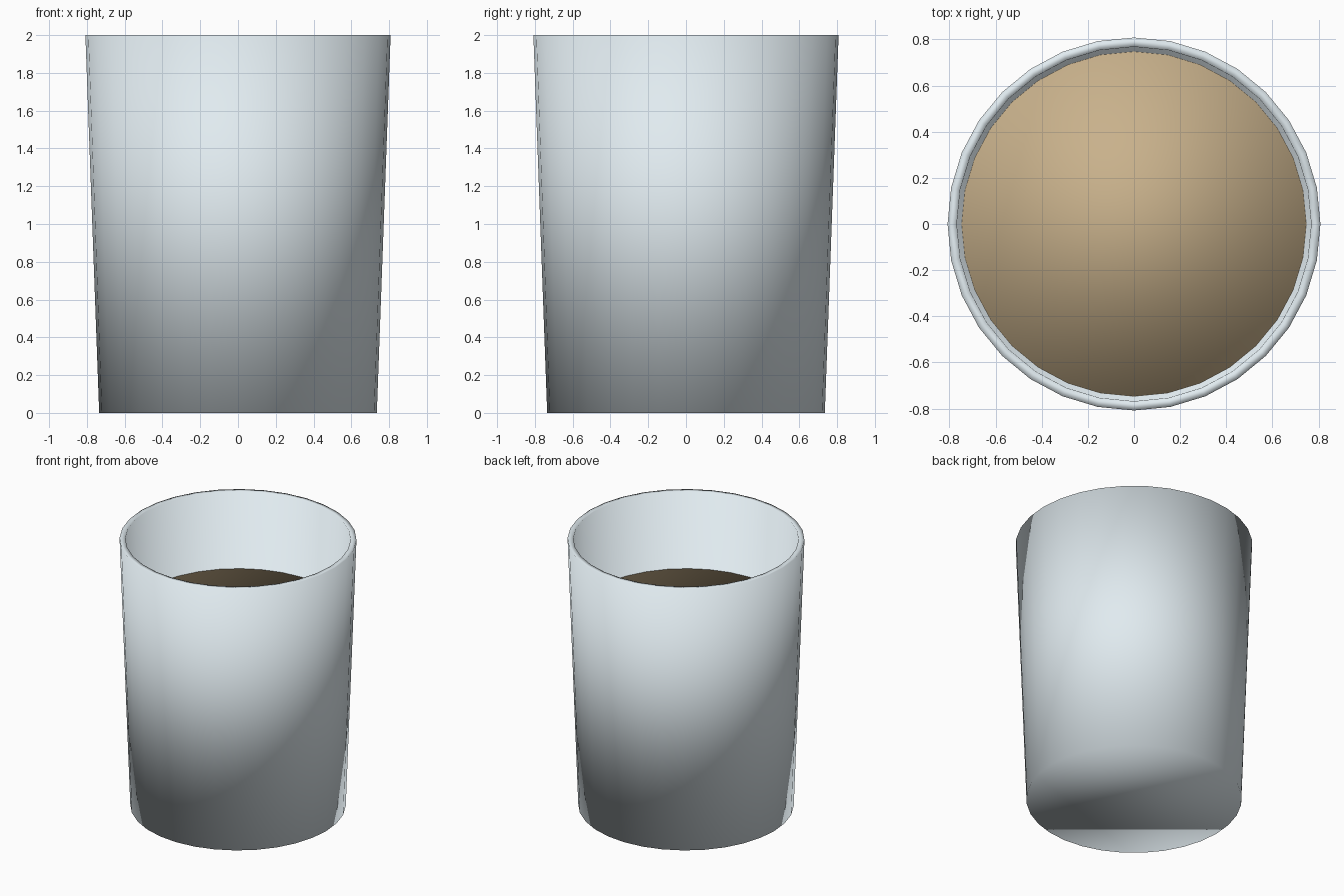
import bpy, bmesh
from math import cos, sin, tau

if "Cube" in bpy.data.objects:
    bpy.data.objects.remove(bpy.data.objects["Cube"])

SIDES = 32


def lathe(name, profile, color=None):
    """Revolve (radius, z) points into a closed-ended smooth surface."""
    bm = bmesh.new()
    rings = [[bm.verts.new((r * cos(tau * i / SIDES), r * sin(tau * i / SIDES), z))
              for i in range(SIDES)] for r, z in profile]
    for a, b in zip(rings, rings[1:]):
        for i in range(SIDES):
            j = (i + 1) % SIDES
            bm.faces.new((a[i], a[j], b[j], b[i]))
    # caps at both ends of the profile
    bm.faces.new(rings[0][::-1])
    bm.faces.new(rings[-1])
    bmesh.ops.recalc_face_normals(bm, faces=bm.faces)
    for f in bm.faces:
        f.smooth = True
    mesh = bpy.data.meshes.new(name)
    bm.to_mesh(mesh)
    bm.free()
    ob = bpy.data.objects.new(name, mesh)
    bpy.context.collection.objects.link(ob)
    if color:
        mat = bpy.data.materials.new(name)
        mat.diffuse_color = color
        mat.use_nodes = True
        mat.node_tree.nodes["Principled BSDF"].inputs["Base Color"].default_value = mat.diffuse_color
        mesh.materials.append(mat)
    return ob


# tapered cup: outer base, outer rim, inner rim, inner floor
lathe("cup", [(0.735, 0), (0.808, 2), (0.768, 2), (0.697, 0.04)],
      (0.75, 0.83, 0.87, 1))

# drink filling the cup to about 70 percent
lathe("drink", [(0.697, 0.045), (0.748, 1.43)], (0.58, 0.44, 0.26, 1))
